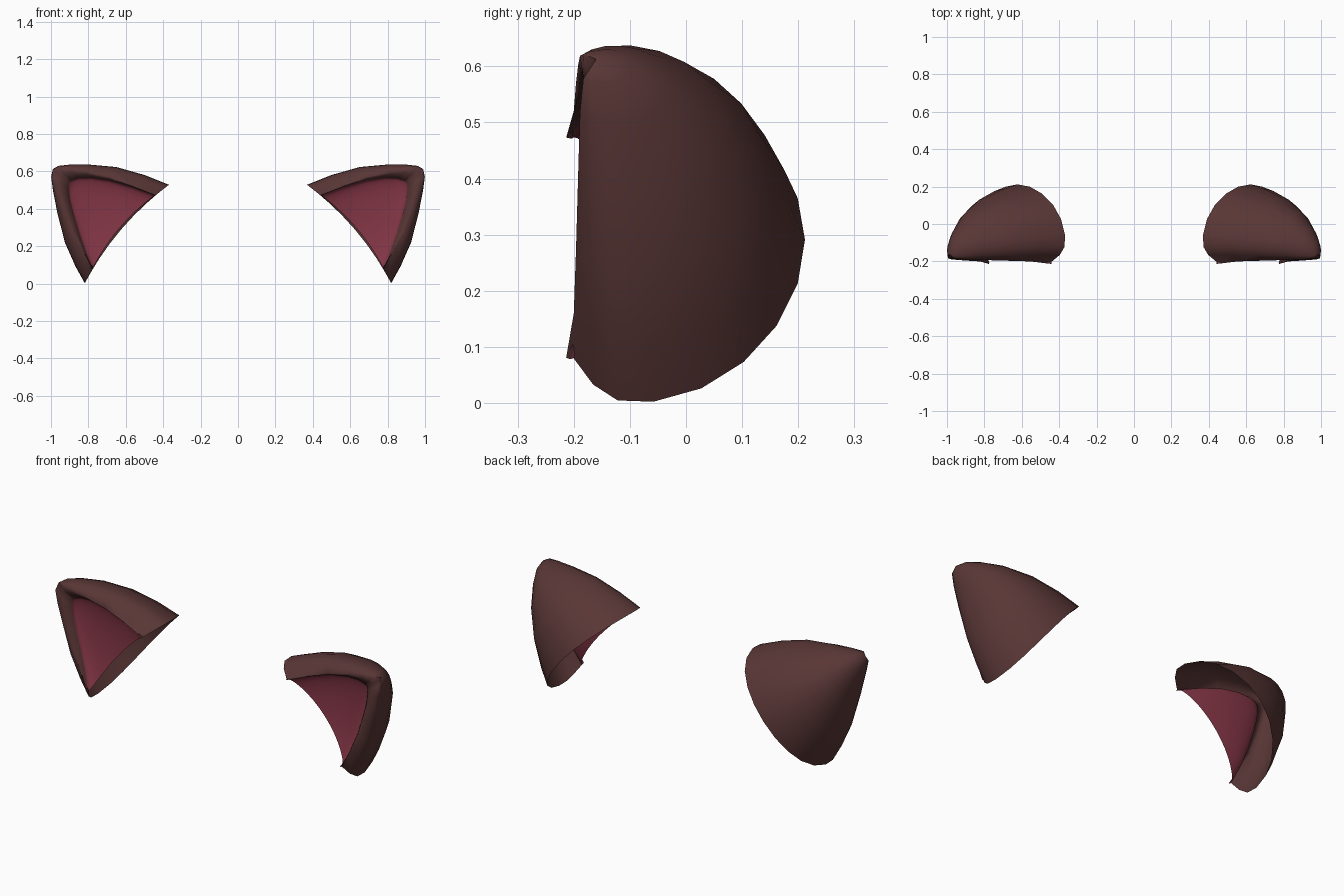
import bpy, bmesh, math
from mathutils import Vector

if "Cube" in bpy.data.objects:
    bpy.data.objects.remove(bpy.data.objects["Cube"])


def material(name, rgb):
    m = bpy.data.materials.new(name)
    m.diffuse_color = (*rgb, 1)
    m.use_nodes = True
    m.node_tree.nodes["Principled BSDF"].inputs["Base Color"].default_value = m.diffuse_color
    return m


fur = material("brown fur", (0.098, 0.037, 0.036))
pink = material("dusky pink", (0.225, 0.036, 0.060))

# Levels run from the open base to the tip:
# upper edge x, z; lower edge x, z; front y; widest y; back y
OUTER = [
    (.367, .53, .82, .00, -.203, -.095, .212),
    (.50, .583, .87, .09, -.200, -.103, .188),
    (.65, .625, .927, .22, -.196, -.112, .140),
    (.80, .638, .967, .38, -.192, -.120, .062),
    (.90, .637, .990, .50, -.189, -.130, -.025),
    (.96, .630, .999, .57, -.183, -.140, -.095),
    (.990, .613, .990, .613, -.160, -.160, -.160),
]
INNER = [
    (.442, .475, .780, .078, -.206, -.206, -.142),
    (.56, .515, .812, .16, -.178, -.175, -.130),
    (.68, .550, .850, .27, -.163, -.160, -.127),
    (.78, .565, .880, .37, -.160, -.155, -.130),
    (.85, .563, .900, .45, -.158, -.153, -.138),
    (.89, .550, .907, .51, -.158, -.153, -.147),
    (.902, .538, .902, .538, -.155, -.155, -.155),
]
N = 16                                   # steps round each section
BASE_DIR = Vector((.76, 0, .65))         # from the head towards the tip


def section(row, start, sag):
    """Open D-shaped arc from the upper front edge round the back to the lower."""
    ux, uz, lx, lz, front, mid, back = row
    a, b = Vector((ux, 0, uz)), Vector((lx, 0, lz))
    pts = []
    for i in range(N + 1):
        t = -start + (math.pi + 2 * start) * i / N
        c, s = math.cos(t), math.sin(t)
        y = mid + (back - mid) * s if s >= 0 else mid + (mid - front) * s / math.sin(start)
        p = (a + b) / 2 + (a - b) / 2 * c + BASE_DIR * sag * s * s
        pts.append(Vector((p.x, y, p.z)))
    return pts


def grid(bm, rows, start, sags):
    return [[bm.verts.new(p) for p in section(r, start, g)] for r, g in zip(rows, sags)]


def skin(bm, rows, mat):
    for r, q in zip(rows, rows[1:]):
        for i in range(len(r) - 1):
            bm.faces.new((r[i], r[i + 1], q[i + 1], q[i])).material_index = mat


bm = bmesh.new()
# furry back shell, open at the base, and the shallow pink inner ear
outer = grid(bm, OUTER, math.radians(43), (.04, .012, 0, 0, 0, 0, 0))
inner = grid(bm, INNER, .001, (.03, .01, 0, 0, 0, 0, 0))
skin(bm, outer, 0)
skin(bm, inner, 1)
# rounded front borders joining shell to inner ear
for k in (0, -1):
    edge, lip = [r[k] for r in outer], [r[k] for r in inner]
    crest = [bm.verts.new((e.co + l.co) / 2 + Vector((0, -.009 - .001 * j, 0)))
             for j, (e, l) in enumerate(zip(edge, lip))]
    skin(bm, [edge, crest, lip], 0)
bmesh.ops.remove_doubles(bm, verts=bm.verts, dist=.0008)
bmesh.ops.recalc_face_normals(bm, faces=bm.faces)
# make the shell face outwards at the back
back = max(bm.faces, key=lambda f: f.calc_center_median().y)
if back.normal.y < 0:
    bmesh.ops.reverse_faces(bm, faces=bm.faces)

mesh = bpy.data.meshes.new("ears")
bm.to_mesh(mesh)
bm.free()
mesh.materials.append(fur)
mesh.materials.append(pink)
ears = bpy.data.objects.new("ears", mesh)
bpy.context.collection.objects.link(ears)
bpy.context.view_layer.objects.active = ears
ears.select_set(True)
bpy.ops.object.shade_smooth_by_angle(angle=math.radians(85))

# matching ear on the other side
mirror = ears.modifiers.new("mirror", 'MIRROR')
mirror.use_axis = (True, False, False)
mirror.use_mirror_merge = False
